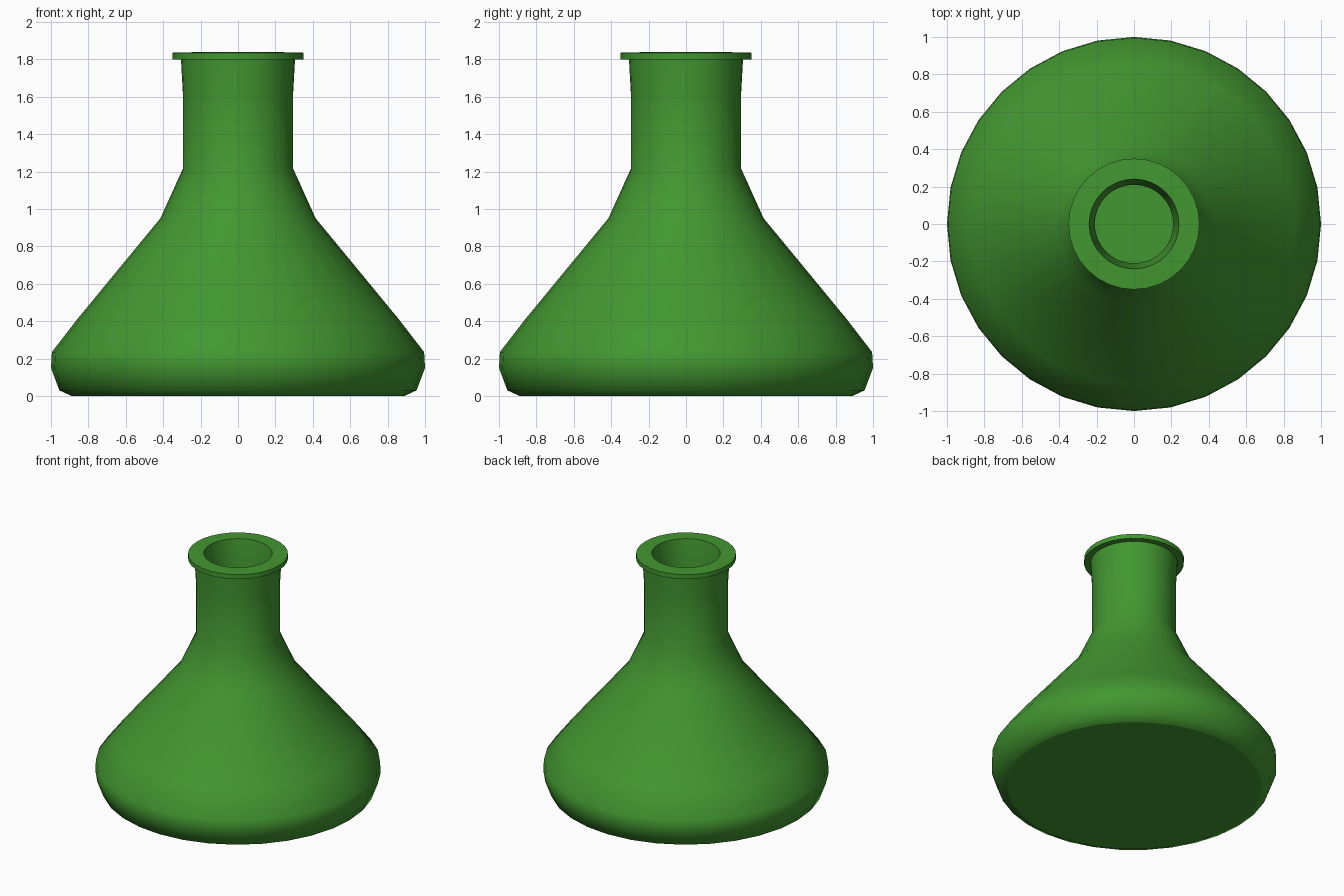
import bpy, bmesh, math

if "Cube" in bpy.data.objects:
    bpy.data.objects.remove(bpy.data.objects["Cube"])

SEGMENTS = 32

# Outer wall from base to rim, as (radius, height)
outer = [(0.89, 0.0), (0.955, 0.03), (1.0, 0.15), (0.995, 0.235),
         (0.86, 0.41), (0.415, 0.95), (0.295, 1.215), (0.295, 1.62),
         (0.305, 1.80)]
# Flat lip around the mouth
lip = [(0.35, 1.80), (0.35, 1.835), (0.24, 1.838)]
# Inner wall from mouth down to floor
inner = [(0.21, 1.62), (0.21, 1.19), (0.34, 0.91), (0.79, 0.36),
         (0.91, 0.21), (0.915, 0.16), (0.885, 0.10), (0.86, 0.08)]


def lathe(name, profile, color):
    """Revolve a profile around z and cap both ends with flat discs."""
    bm = bmesh.new()
    rings = []
    for r, z in profile:
        rings.append([bm.verts.new((r * math.cos(a), r * math.sin(a), z))
                      for a in (2 * math.pi * i / SEGMENTS for i in range(SEGMENTS))])
    for low, high in zip(rings, rings[1:]):
        for i in range(SEGMENTS):
            j = (i + 1) % SEGMENTS
            bm.faces.new((low[i], low[j], high[j], high[i]))
    caps = [bm.faces.new(rings[0][::-1]), bm.faces.new(rings[-1])]
    bmesh.ops.recalc_face_normals(bm, faces=bm.faces)
    mesh = bpy.data.meshes.new(name)
    cap_edges = [e for f in caps for e in f.edges]
    bm.to_mesh(mesh)
    bm.edges.index_update()
    sharp = [e.index for e in cap_edges]
    bm.free()

    obj = bpy.data.objects.new(name, mesh)
    bpy.context.collection.objects.link(obj)
    bpy.context.view_layer.objects.active = obj
    obj.select_set(True)
    bpy.ops.object.shade_smooth_by_angle(angle=math.radians(55))
    for i in sharp:
        mesh.edges[i].use_edge_sharp = True

    mat = bpy.data.materials.new(name + "_green")
    mat.diffuse_color = (0.055, 0.31, 0.03, 1)
    mat.use_nodes = True
    mat.node_tree.nodes["Principled BSDF"].inputs["Base Color"].default_value = mat.diffuse_color
    mesh.materials.append(mat)
    return obj


# Hollow conical flask
lathe("flask", outer + lip + inner, (0.055, 0.31, 0.03, 1))
